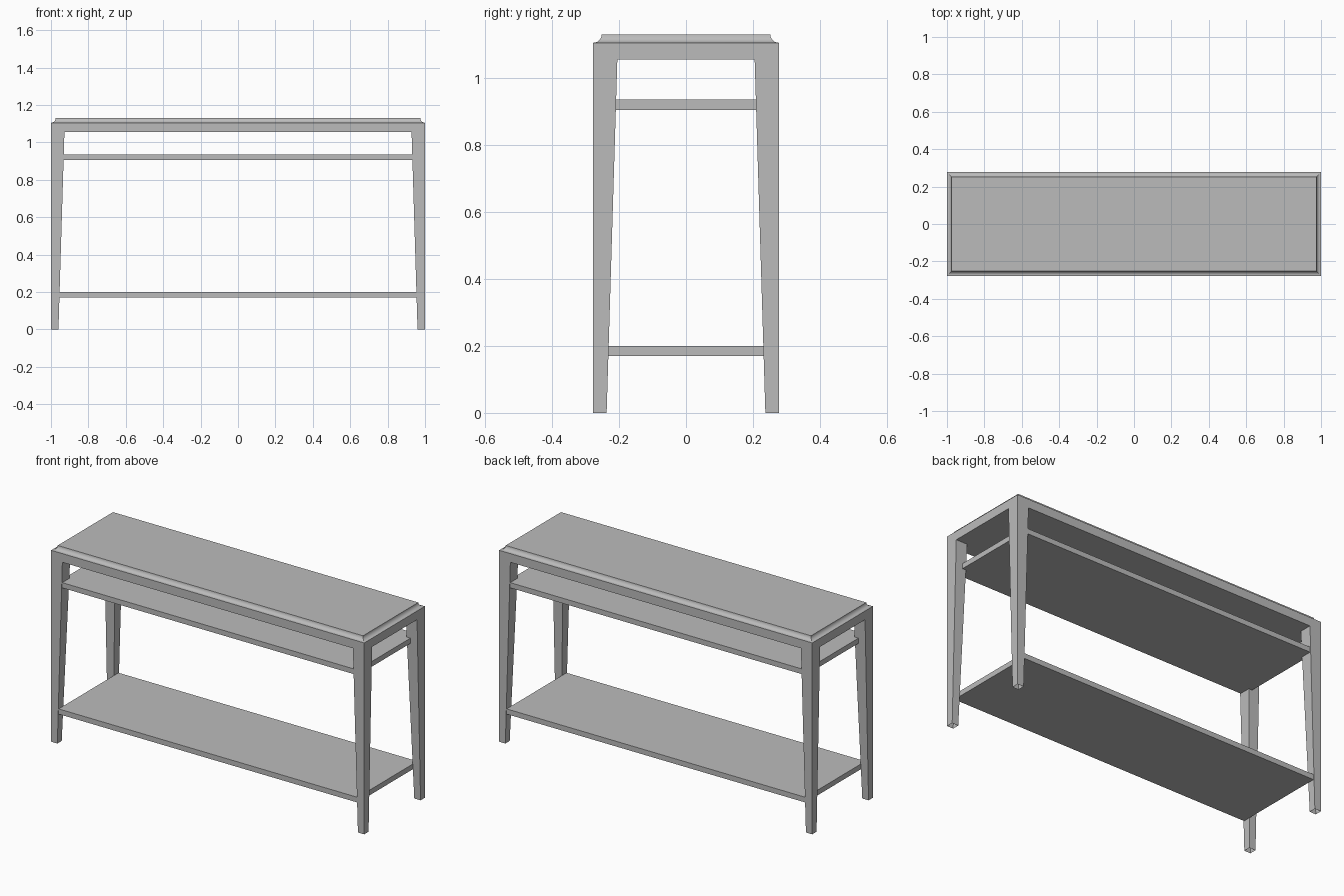
import bpy, bmesh, math

cube = bpy.data.objects.get("Cube")
if cube:
    bpy.data.objects.remove(cube, do_unlink=True)

HX, HY = 1.0, 0.277            # half length and half depth
APRON_Z, FRAME_Z, TOP_Z = 1.055, 1.105, 1.13
LEG_TOP, LEG_FOOT = 0.072, 0.04

grey = bpy.data.materials.new("plain_grey")
grey.use_nodes = True
colour = (0.5, 0.5, 0.5, 1)
grey.diffuse_color = colour
grey.node_tree.nodes["Principled BSDF"].inputs["Base Color"].default_value = colour


def finish(name, bm):
    bmesh.ops.recalc_face_normals(bm, faces=bm.faces)
    mesh = bpy.data.meshes.new(name)
    bm.to_mesh(mesh)
    bm.free()
    mesh.materials.append(grey)
    obj = bpy.data.objects.new(name, mesh)
    bpy.context.collection.objects.link(obj)
    return obj


def ring(bm, inset, z):
    return [bm.verts.new((sx * (HX - inset), sy * (HY - inset), z))
            for sx, sy in ((-1, -1), (1, -1), (1, 1), (-1, 1))]


def bridge(bm, a, b):
    for i in range(4):
        j = (i + 1) % 4
        bm.faces.new((a[i], a[j], b[j], b[i]))


# Frame: apron slab whose four corner cells are drawn down into tapered legs
bm = bmesh.new()
xs = (-HX, LEG_TOP - HX, HX - LEG_TOP, HX)
ys = (-HY, LEG_TOP - HY, HY - LEG_TOP, HY)
grid = [[bm.verts.new((x, y, APRON_Z)) for y in ys] for x in xs]
for i in range(3):
    for j in range(3):
        cell = [grid[i][j], grid[i + 1][j], grid[i + 1][j + 1], grid[i][j + 1]]
        if i == 1 or j == 1:
            bm.faces.new(cell)
            continue
        # Outer sides stay vertical, inner sides taper; the foot is open
        foot = []
        for v in cell:
            x, y = v.co.x, v.co.y
            if abs(x) < HX:
                x = math.copysign(HX - LEG_FOOT, x)
            if abs(y) < HY:
                y = math.copysign(HY - LEG_FOOT, y)
            foot.append(bm.verts.new((x, y, 0)))
        bridge(bm, cell, foot)
# Apron walls, sharing the grid's rim
rim = ([grid[i][0] for i in range(4)] + [grid[3][j] for j in (1, 2, 3)]
       + [grid[i][3] for i in (2, 1, 0)] + [grid[0][j] for j in (2, 1)])
upper = [bm.verts.new((v.co.x, v.co.y, FRAME_Z)) for v in rim]
for i in range(len(rim)):
    j = (i + 1) % len(rim)
    bm.faces.new((rim[i], rim[j], upper[j], upper[i]))
bm.faces.new(upper)
finish("leg_frame", bm)

# Tabletop with a concave moulded edge
bm = bmesh.new()
radius, steps = TOP_Z - FRAME_Z, 6
rings = []
for k in range(steps + 1):
    a = math.pi / 2 * k / steps
    rings.append(ring(bm, radius * math.sin(a), TOP_Z - radius * math.cos(a)))
for a, b in zip(rings, rings[1:]):
    bridge(bm, a, b)
bm.faces.new(rings[-1])
top = finish("tabletop", bm)
bpy.context.view_layer.objects.active = top
top.select_set(True)
bpy.ops.object.shade_smooth_by_angle(angle=math.radians(30))
top.select_set(False)

# Two shelves that end inside the legs
for name, low, high in (("lower_shelf", 0.17, 0.2), ("upper_shelf", 0.905, 0.935)):
    bm = bmesh.new()
    bmesh.ops.create_cube(bm, size=1)
    for v in bm.verts:
        v.co.x *= 2 * 0.955
        v.co.y *= 2 * 0.273
        v.co.z = high if v.co.z > 0 else low
    finish(name, bm)
